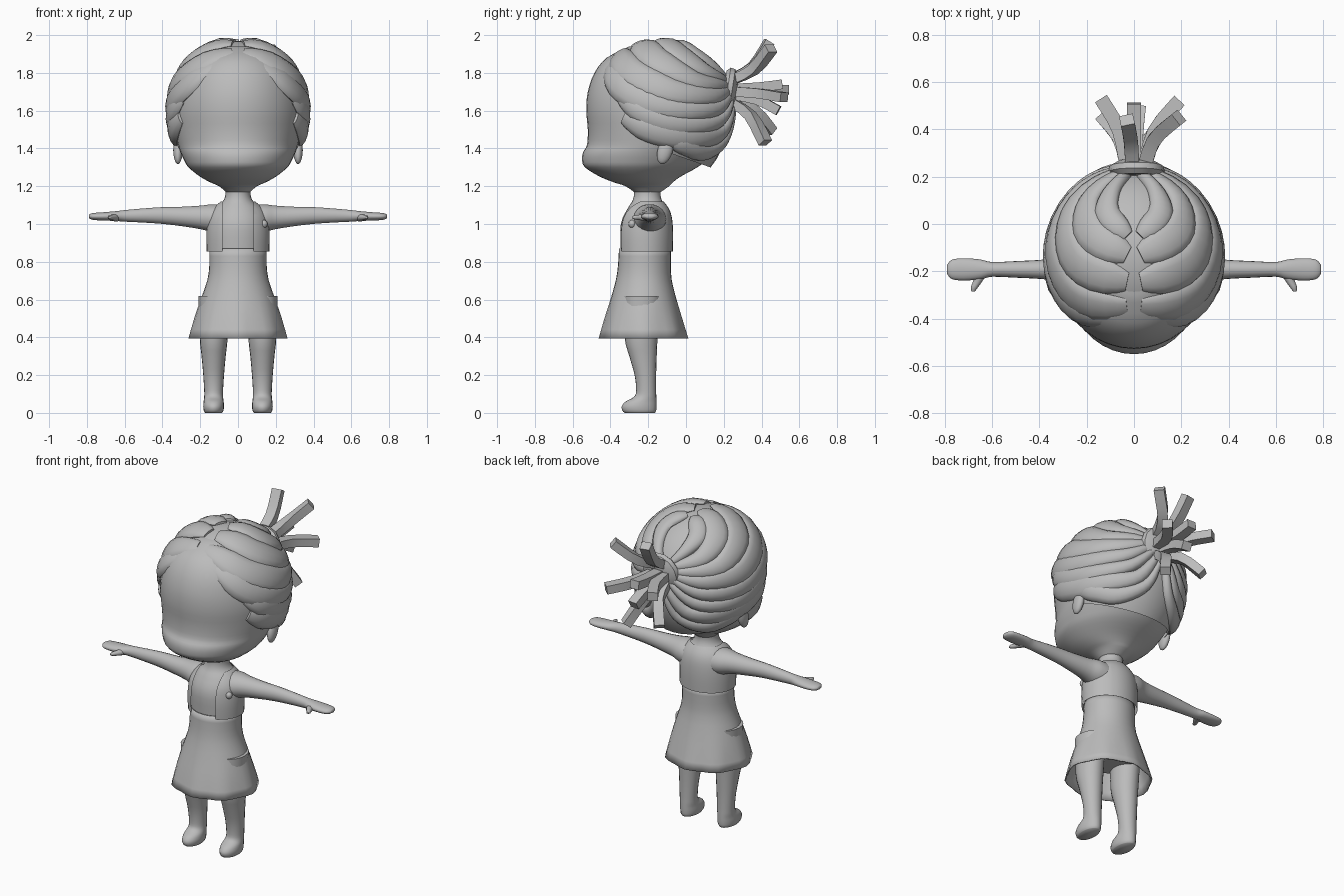
import bpy, bmesh, math
from mathutils import Vector as V, Matrix

if "Cube" in bpy.data.objects:
    bpy.data.objects.remove(bpy.data.objects["Cube"])

grey = bpy.data.materials.new("plain_grey")
grey.diffuse_color = (0.5, 0.5, 0.5, 1)
grey.use_nodes = True
grey.node_tree.nodes["Principled BSDF"].inputs["Base Color"].default_value = grey.diffuse_color


def finish(bm, name, angle=40):
    bmesh.ops.recalc_face_normals(bm, faces=bm.faces)
    me = bpy.data.meshes.new(name)
    bm.to_mesh(me)
    bm.free()
    me.materials.append(grey)
    ob = bpy.data.objects.new(name, me)
    bpy.context.collection.objects.link(ob)
    bpy.ops.object.select_all(action='DESELECT')
    ob.select_set(True)
    bpy.context.view_layer.objects.active = ob
    if angle:
        bpy.ops.object.shade_smooth_by_angle(angle=math.radians(angle))
    return ob


def smooth_path(pts, steps):
    """Catmull-Rom through tuples of any length."""
    out = []
    for i in range(len(pts) - 1):
        a, b, c, d = (pts[max(i - 1, 0)], pts[i], pts[i + 1], pts[min(i + 2, len(pts) - 1)])
        for k in range(steps):
            t = k / steps
            out.append([0.5 * (2 * q + (r - p) * t + (2 * p - 5 * q + 4 * r - s) * t * t
                               + (3 * q - p - 3 * r + s) * t ** 3) for p, q, r, s in zip(a, b, c, d)])
    return out + [list(pts[-1])]


def sweep(stations, sides=24, caps=True, turn=0.0):
    """Skin rings given as (centre, U, W)."""
    bm = bmesh.new()
    rings = []
    for c, u, w in stations:
        angs = [2 * math.pi * i / sides + turn for i in range(sides)]
        rings.append([bm.verts.new(c + u * math.cos(a) + w * math.sin(a)) for a in angs])
    for r0, r1 in zip(rings, rings[1:]):
        for i in range(sides):
            j = (i + 1) % sides
            bm.faces.new((r0[i], r0[j], r1[j], r1[i]))
    if caps:
        bm.faces.new(rings[0])
        bm.faces.new(rings[-1])
    return bm


def upright(rows, x=0, steps=3, **kw):
    """Rows are (z, half width, front y, back y)."""
    return sweep([(V((x, (f + b) / 2, z)), V((h, 0, 0)), V((0, (b - f) / 2, 0)))
                  for z, h, f, b in smooth_path(rows, steps)], **kw)


# head with jutting muzzle
finish(upright([(1.165, .06, -.27, -.14), (1.2, .10, -.32, -.09), (1.22, .145, -.38, -.07),
                (1.25, .20, -.455, -.03), (1.3, .262, -.535, .06), (1.34, .287, -.55, .11),
                (1.38, .305, -.545, .15), (1.42, .318, -.524, .18), (1.5, .335, -.52, .21),
                (1.6, .343, -.528, .22), (1.7, .328, -.52, .2), (1.8, .29, -.485, .14),
                (1.88, .21, -.42, .05), (1.94, .1, -.30, -.04)], sides=40), "head", 60)

# torso and neck
finish(upright([(.5, .13, -.33, -.1), (.86, .15, -.345, -.085), (1.0, .15, -.345, -.085),
                (1.08, .12, -.31, -.1), (1.12, .08, -.285, -.125), (1.16, .066, -.275, -.135),
                (1.22, .07, -.28, -.125)]), "torso", 60)

# open short jacket, split down the front
bm = upright([(.855, .166, -.362, -.07), (.95, .168, -.364, -.068), (1.03, .16, -.352, -.074),
              (1.08, .135, -.325, -.09), (1.118, .092, -.293, -.117)], caps=False, sides=32)
for x in (-.083, .083):
    bmesh.ops.bisect_plane(bm, geom=bm.verts[:] + bm.edges[:] + bm.faces[:],
                           plane_co=(x, 0, 0), plane_no=(1, 0, 0))
bmesh.ops.delete(bm, geom=[f for f in bm.faces if abs(f.calc_center_median().x) < .083
                           and f.calc_center_median().y < -.21], context='FACES')
finish(bm, "jacket")

# round pin on the jacket
bm = bmesh.new()
bmesh.ops.create_uvsphere(bm, u_segments=12, v_segments=8, radius=1,
                          matrix=Matrix.Translation((.135, -.285, 1.0)) @ Matrix.Diagonal((.022, .02, .022, 1)))
finish(bm, "pin")

# flared skirt with gently pleated hem
bm = upright([(.87, .152, -.355, -.08), (.78, .152, -.36, -.08), (.7, .163, -.372, -.075),
              (.6, .198, -.40, -.05), (.5, .232, -.432, -.02), (.395, .262, -.462, .012)],
             caps=False, sides=32, steps=2)
for v in bm.verts:
    k = max(0, .65 - v.co.z) / .25
    a = math.atan2(v.co.y + .225, v.co.x)
    s = 1 - .025 * k * (1 - math.cos(8 * a))
    v.co.x *= s
    v.co.y = -.225 + (v.co.y + .225) * s
skirt = finish(bm, "skirt")
mod = skirt.modifiers.new("thickness", 'SOLIDIFY')
mod.thickness = .008

for s, side in ((1, "left"), (-1, "right")):
    # leg and foot in one loft
    finish(upright([(.62, .08, -.33, -.13), (.4, .074, -.325, -.15), (.3, .064, -.30, -.155),
                    (.2, .055, -.272, -.158), (.12, .05, -.264, -.158), (.085, .05, -.275, -.157),
                    (.06, .053, -.32, -.156), (.035, .055, -.34, -.156), (.012, .052, -.337, -.158),
                    (.0, .045, -.325, -.165)], x=.129 * s, sides=20), side + "_leg", 60)
    # arm and mitten hand
    rows = [(.06, 1.02, .09, .085), (.14, 1.03, .085, .075), (.2, 1.035, .064, .063),
            (.3, 1.04, .05, .052), (.4, 1.045, .04, .045), (.5, 1.045, .035, .038),
            (.6, 1.043, .031, .031), (.65, 1.042, .042, .026), (.72, 1.04, .047, .022),
            (.77, 1.04, .041, .018), (.79, 1.04, .02, .009)]
    finish(sweep([(V((x * s, -.192, z)), V((0, ry, 0)), V((0, 0, rz)))
                  for x, z, ry, rz in smooth_path(rows, 3)], sides=18), side + "_arm", 60)
    # thumb
    finish(sweep([(V((x * s, y, 1.035)), V((r, 0, 0)), V((0, 0, r * .8)))
                  for x, y, r in smooth_path([(.645, -.2, .028), (.66, -.24, .02), (.675, -.268, .015),
                                              (.68, -.285, .007)], 3)], sides=10), side + "_thumb", 60)
    # ear
    bm = bmesh.new()
    bmesh.ops.create_uvsphere(bm, u_segments=16, v_segments=10, radius=1,
                              matrix=Matrix.Translation((.318 * s, -.11, 1.39))
                              @ Matrix.Rotation(-.3, 4, 'X') @ Matrix.Diagonal((.025, .04, .075, 1)))
    finish(bm, side + "_ear", 60)

# hair shell: an egg that is longer below its centre
MID = V((0, -.14, 1.61))


def radii(z):
    return V((.355, .375, .36 if z > 0 else .45))


def on_shell(p):
    d = V(p) - MID
    r = radii(d.z)
    n = V((d.x / r.x, d.y / r.y, d.z / r.z)).normalized()
    pos = MID + V((n.x * r.x, n.y * r.y, n.z * r.z))
    return pos, V((n.x / r.x, n.y / r.y, n.z / r.z)).normalized()


bm = bmesh.new()
bmesh.ops.create_uvsphere(bm, u_segments=32, v_segments=20, radius=1)
for v in bm.verts:
    r = radii(v.co.z)
    v.co = MID + V((v.co.x * r.x, v.co.y * r.y, v.co.z * r.z))
for co, no in (((0, -.43, 1.87), (0, 1, .33)), ((0, -.3, 1.45), (0, .35, 1))):
    bmesh.ops.bisect_plane(bm, geom=bm.verts[:] + bm.edges[:] + bm.faces[:],
                           plane_co=co, plane_no=no, clear_inner=True)
finish(bm, "hair_cap", 60)

# overlapping locks combed from the parting back to the knot
LOCKS = [
    (.055, [(.03, -.04, 2), (.12, .05, 1.93), (.10, .15, 1.85), (.03, .23, 1.76)]),
    (.075, [(.03, -.13, 2), (.2, -.03, 1.93), (.2, .12, 1.82), (.05, .23, 1.75)]),
    (.082, [(.03, -.25, 1.97), (.26, -.16, 1.89), (.28, .06, 1.76), (.07, .23, 1.73)]),
    (.082, [(.03, -.36, 1.92), (.27, -.31, 1.82), (.36, -.08, 1.71), (.24, .14, 1.68), (.07, .23, 1.71)]),
    (.07, [(.12, -.43, 1.87), (.32, -.35, 1.72), (.37, -.09, 1.61), (.22, .16, 1.61), (.07, .23, 1.69)]),
    (.062, [(.32, -.36, 1.67), (.36, -.2, 1.57), (.33, .0, 1.52), (.18, .18, 1.55), (.05, .23, 1.67)]),
    (.068, [(.32, -.34, 1.56), (.36, -.16, 1.48), (.28, .07, 1.45), (.13, .19, 1.49), (.03, .23, 1.64)]),
    (.055, [(.33, -.1, 1.46), (.3, .02, 1.40), (.2, .11, 1.38), (.08, .2, 1.45), (.02, .23, 1.6)]),
]
for s, side in ((1, "left"), (-1, "right")):
    for k, (wide, pts) in enumerate(LOCKS):
        path = [on_shell((p[0] * s, p[1], p[2])) for p in smooth_path(pts, 5)]
        st = []
        for i, (pos, nor) in enumerate(path):
            t = i / (len(path) - 1)
            tan = path[min(i + 1, len(path) - 1)][0] - path[max(i - 1, 0)][0]
            size = min(1, .5 + 3 * t) * (1 - .68 * max(0, t - .4) / .6)
            st.append((pos, nor.cross(tan).normalized() * wide * size, nor * .031 * min(1, .4 + 4 * t)))
        finish(sweep(st, sides=12), f"{side}_hair_lock_{k + 1}", 50)

# hair tie round the knot
axis = V((0, 1, -.15)).normalized()
up = V((1, 0, 0)).cross(axis)
finish(sweep([(V((.01, .2, 1.715)) + axis * d, V((r, 0, 0)), up * r)
              for d, r in ((0, .10), (.02, .12), (.045, .115), (.065, .08), (.07, .05))], sides=14), "hair_tie")

# square bent ponytail strands fanning out of the knot
TIPS = [(-.03, .44, 1.965), (.19, .45, 1.93), (-.14, .53, 1.71), (.19, .52, 1.67), (0, .51, 1.74),
        (.02, .49, 1.6), (-.13, .45, 1.49), (.12, .42, 1.43)]
for k, tip in enumerate(TIPS):
    tip = V(tip)
    root = V((tip.x * .2, .22, 1.71 + (tip.z - 1.71) * .2))
    bend = (root + tip) / 2 + V((-.15 * tip.x, .02, -.12 * (tip.z - 1.71)))
    path = [V(p) for p in smooth_path([root, bend, tip], 3)]
    st = []
    for i, p in enumerate(path):
        tan = (path[min(i + 1, len(path) - 1)] - path[max(i - 1, 0)]).normalized()
        u = tan.cross(V((0, 0, 1))).normalized()
        st.append((p, u * .042, u.cross(tan) * .036))
    finish(sweep(st, sides=4, turn=math.pi / 4), f"ponytail_strand_{k + 1}", 30)
